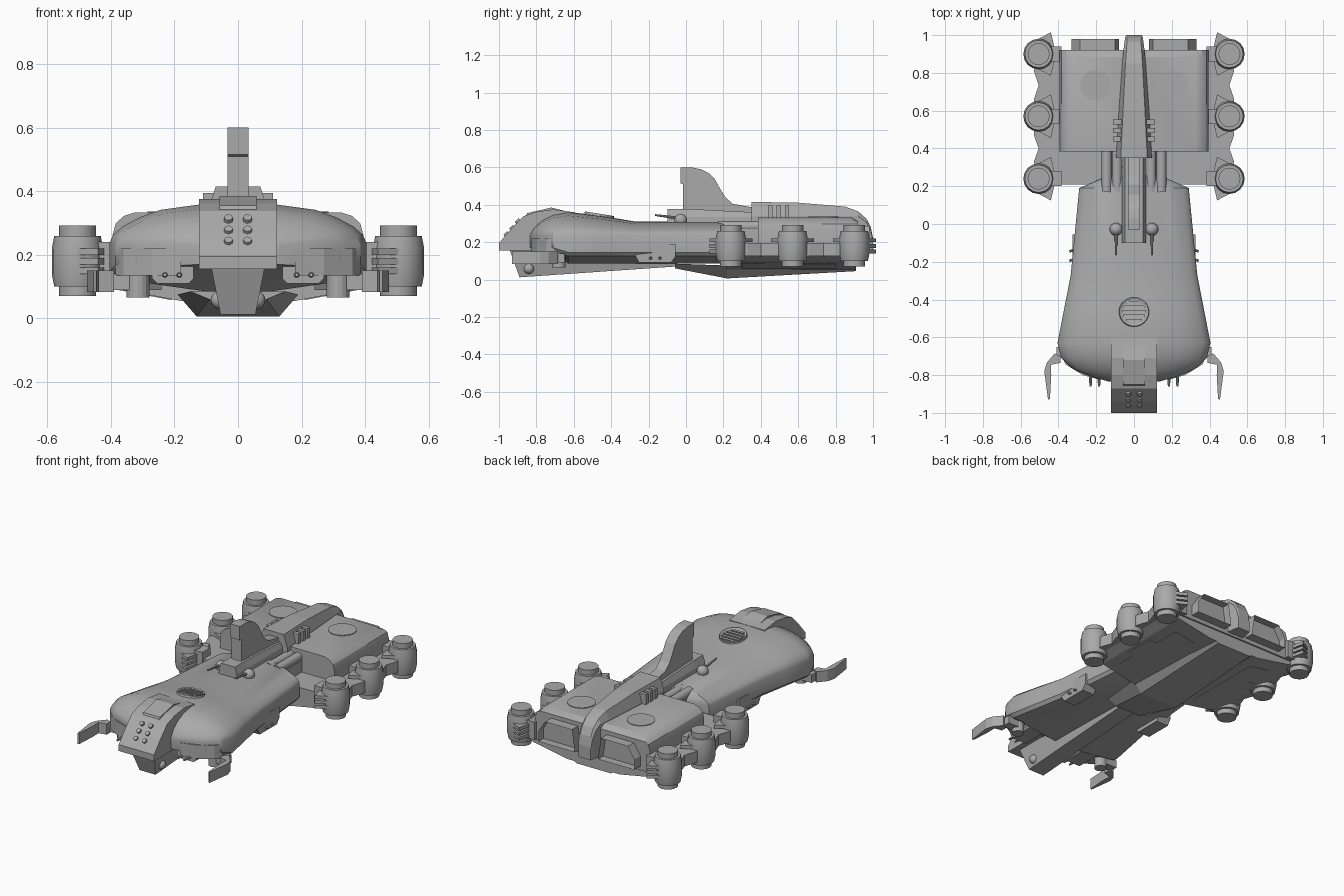
import bpy, bmesh, math
from mathutils import Matrix, Vector

cube = bpy.data.objects.get("Cube")
if cube:
    bpy.data.objects.remove(cube)

grey = bpy.data.materials.new("hull grey")
grey.use_nodes = True
grey.diffuse_color = (0.4, 0.4, 0.4, 1)
grey.node_tree.nodes["Principled BSDF"].inputs["Base Color"].default_value = (0.4, 0.4, 0.4, 1)


def finish(bm, name, mirror=False, smooth=False):
    bmesh.ops.recalc_face_normals(bm, faces=bm.faces)
    me = bpy.data.meshes.new(name)
    bm.to_mesh(me)
    bm.free()
    me.materials.append(grey)
    ob = bpy.data.objects.new(name, me)
    bpy.context.collection.objects.link(ob)
    if mirror:
        mod = ob.modifiers.new("both sides", 'MIRROR')
        mod.use_mirror_merge = False
    if smooth:
        bpy.ops.object.select_all(action='DESELECT')
        ob.select_set(True)
        bpy.context.view_layer.objects.active = ob
        bpy.ops.object.shade_smooth_by_angle(angle=math.radians(30))
    return ob


def loft(rings, bm=None):
    """Skin matching closed rings of 3D points and cap both ends."""
    bm = bm or bmesh.new()
    rows = [[bm.verts.new(p) for p in ring] for ring in rings]
    n = len(rows[0])
    for a, b in zip(rows, rows[1:]):
        for i in range(n):
            j = (i + 1) % n
            bm.faces.new((a[i], a[j], b[j], b[i]))
    bm.faces.new(rows[0])
    bm.faces.new(rows[-1])
    return bm


def prism(axis, poly, lo, hi, bm=None):
    """Extrude a 2D outline along one axis."""
    def place(p, t):
        p = list(p)
        p.insert("xyz".index(axis), t)
        return p
    return loft([[place(p, t) for p in poly] for t in (lo, hi)], bm)


def box(lo, hi, bm=None):
    poly = [(lo[0], lo[1]), (hi[0], lo[1]), (hi[0], hi[1]), (lo[0], hi[1])]
    return prism('z', poly, lo[2], hi[2], bm)


def symmetric(half, y):
    """Ring across x = 0 from right-hand (x, z) points, bottom to top."""
    return [(x, y, z) for x, z in half] + [(-x, y, z) for x, z in reversed(half)]


def rod(a, b, r1, r2, sides=12, bm=None):
    bm = bm or bmesh.new()
    a, b = Vector(a), Vector(b)
    d = b - a
    mat = Matrix.Translation((a + b) / 2) @ d.to_track_quat('Z', 'Y').to_matrix().to_4x4()
    bmesh.ops.create_cone(bm, cap_ends=True, segments=sides, radius1=r1, radius2=r2,
                          depth=d.length, matrix=mat)
    return bm


def ball(c, r, bm=None):
    bm = bm or bmesh.new()
    bmesh.ops.create_uvsphere(bm, u_segments=16, v_segments=10, radius=r,
                              matrix=Matrix.Translation(c))
    return bm


# Forward hull: y, half width, rim bottom, rim top, crown height
stations = [(-.835, .13, .17, .23, .25), (-.81, .22, .165, .235, .285),
            (-.77, .32, .16, .235, .32), (-.71, .385, .15, .235, .348),
            (-.63, .405, .125, .235, .362), (-.45, .37, .125, .235, .34),
            (-.27, .335, .125, .235, .31), (.19, .29, .125, .235, .31),
            (.26, .13, .125, .235, .305)]
dome = [(1, 0), (.97, .22), (.9, .42), (.76, .66), (.6, .84), (.3, .97)]
rings = []
for y, w, low, rim, top in stations:
    half = [(w * .25, low - .04 if y > -.65 else low), (w * .95, low), (w, low + .02)]
    half += [(w * fx, rim + (top - rim) * fz) for fx, fz in dome] + [(.03, top)]
    rings.append(symmetric(half, y))
finish(loft(rings), "forward_hull", smooth=True)

# Nose ramp and tapered keel beneath it
nose = [(-1, .155), (-1, .195), (-.94, .265), (-.87, .338), (-.8, .362), (-.71, .375),
        (-.6, .36), (-.6, .155)]
finish(prism('x', nose, -.122, .122), "nose_ramp")
finish(prism('x', [(-.86, .33), (-.85, .355), (-.72, .385), (-.64, .365), (-.64, .34)],
             -.058, .058), "nose_raised_panel")
bm = bmesh.new()
for y, z in ((-.9, .312), (-.93, .277), (-.96, .242)):
    rod((.03, y + .006, z - .006), (.03, y - .006, z + .006), .015, .013, 12, bm)
finish(bm, "nose_ports", mirror=True)
keel = [((-.945, .165), (-.89, .012)), ((-.05, .165), (-.05, .07))]
finish(loft([symmetric([(.055, b[1]), (.085, t[1])], 0) and
             [(.055, b[0], b[1]), (.085, t[0], t[1]), (-.085, t[0], t[1]), (-.055, b[0], b[1])]
             for t, b in keel]), "front_keel")
finish(ball((.058, -.84, .058), .028), "keel_sensor", mirror=True, smooth=True)

# Crown vent with slats
bm = rod((0, -.465, .325), (0, -.465, .352), .082, .078, 32)
lid = max(bm.faces, key=lambda f: f.calc_center_median().z)
bmesh.ops.inset_region(bm, faces=[lid], thickness=.012)
bmesh.ops.translate(bm, verts=lid.verts, vec=(0, 0, -.008))
for i in range(-2, 3):
    y = i * .024
    w = math.sqrt(.064 ** 2 - y * y)
    box((-w, y - .463 - .007, .335), (w, y - .463 + .007, .352), bm)
bmesh.ops.rotate(bm, verts=bm.verts, cent=(0, -.465, .34),
                 matrix=Matrix.Rotation(math.radians(-9), 3, 'X'))
finish(bm, "crown_vent")

# Chin gun boxes and rim panels
bm = prism('y', [(.155, .11), (.255, .11), (.27, .125), (.27, .165), (.14, .165), (.14, .125)],
           -.8, -.6)
for x in (.185, .23):
    rod((x, -.78, .137), (x, -.86, .137), .01, .006, 8, bm)
finish(bm, "chin_guns", mirror=True)
finish(prism('z', [(.18, -.825), (.27, -.8), (.36, -.745), (.385, -.7), (.36, -.6), (.18, -.6)],
             .135, .22), "rim_panel", mirror=True)

# Side gun boxes
bm = prism('x', [(-.27, .19), (-.27, .125), (-.25, .09), (-.08, .09), (-.055, .125),
                 (-.055, .19)], .24, .325)
for y in (-.185, -.135):
    rod((.31, y, .115), (.342, y - .01, .115), .01, .006, 8, bm)
finish(bm, "side_guns", mirror=True)

# Front grabber arms
bm = rod((.315, -.68, .065), (.315, -.68, .17), .036, .036, 16)
box((.33, -.705, .09), (.41, -.65, .14), bm)
claw = [(.39, -.7), (.42, -.685), (.475, -.7), (.475, -.8), (.455, -.93), (.445, -.925),
        (.438, -.8), (.44, -.745), (.39, -.735)]
claw[2:4] = [(.462, -.735), (.475, -.78)]
prism('z', claw, .083, .15, bm)
finish(bm, "grabber_arm", mirror=True)

# Dorsal fin, its base and little turrets
fin = [(-.03, .35), (-.015, .38), (-.015, .51), (-.03, .515), (-.03, .6), (.03, .6), (.08, .59),
       (.12, .57), (.155, .535), (.18, .49), (.21, .44), (.25, .405), (.36, .385), (.36, .3)]
finish(prism('x', fin, -.033, .033), "dorsal_fin")
finish(loft([symmetric([(.064, .28), (.062, .335), (.048, .378)], -.1),
             symmetric([(.064, .28), (.062, .335), (.048, .378)], .0),
             symmetric([(.064, .28), (.062, .335), (.048, .36)], .36)]), "fin_base")
bm = ball((.095, -.028, .318), .034)
rod((.095, -.05, .33), (.095, -.165, .345), .008, .005, 8, bm)
finish(bm, "dorsal_turret", mirror=True, smooth=True)

# Neck with pipes
finish(box((-.17, .15, .1), (.17, .42, .27)), "neck")
bm = bmesh.new()
for x in (.09, .145):
    rod((x, .17, .285), (x, .4, .285), .027, .027, 16, bm)
finish(bm, "neck_pipes", mirror=True, smooth=True)

# Engine deck with scalloped edges, and sloping belly
edge = [(.28, .21), (.5, .21), (.53, .33), (.505, .4), (.53, .47), (.53, .66), (.505, .735),
        (.53, .81), (.5, .92)]
finish(prism('z', edge + [(-x, y) for x, y in reversed(edge)], .125, .195), "engine_deck")
belly = [(.18, .055), (.42, .1), (.49, .13)]
finish(loft([symmetric(belly, .215), symmetric(belly, .91)]), "engine_belly")
bm = prism('z', [(.21, .3), (.36, .3), (.36, .42), (.4, .42), (.4, .62), (.35, .62), (.35, .8),
                 (.21, .8)], .052, .075)
for v in bm.verts:
    v.co.z += (v.co.x - .18) * .19
finish(bm, "belly_panel", mirror=True)
finish(loft([symmetric([(.09, .06), (.15, .085)], -.06), symmetric([(.13, .006), (.19, .075)], .22),
             symmetric([(.12, .045), (.17, .08)], .91)]), "rear_keel")

# Engine block, hatches and exhausts
block = [(.395, .16), (.395, .26), (.385, .298), (.36, .322), (.325, .333), (.05, .333)]
finish(loft([symmetric(block, .385), symmetric(block, .885),
             symmetric([(x, min(z, .31)) for x, z in block], .92)]), "engine_block", smooth=True)
finish(rod((.205, .735, .325), (.205, .735, .337), .08, .08, 32), "engine_hatch", mirror=True)
bm = prism('y', [(.08, .15), (.33, .15), (.33, .215), (.285, .285), (.1, .285)], .9, .98)
back = max(bm.faces, key=lambda f: f.calc_center_median().y)
bmesh.ops.inset_region(bm, faces=[back], thickness=.025)
bmesh.ops.translate(bm, verts=back.verts, vec=(0, -.05, 0))
finish(bm, "exhaust", mirror=True)

# Spine over the engines, with side ribs
spine = [(.35, .095, .07, .415), (.6, .08, .058, .411), (.85, .062, .045, .39),
         (.92, .056, .04, .365), (.965, .05, .037, .325), (.988, .046, .036, .28),
         (1, .042, .036, .22)]
finish(loft([symmetric([(wb, .14), (wb, min(.34, top - .02)), (wt, top)], y)
             for y, wb, wt, top in spine]), "engine_spine")
bm = bmesh.new()
for y in (.45, .495, .54):
    box((.05, y - .012, .32), (.11, y + .012, .395), bm)
finish(bm, "spine_ribs", mirror=True)

# Six barrel thrusters with clamping claws
barrel = [(.07, .058), (.1, .058), (.1, .073), (.14, .081), (.22, .081), (.26, .073),
          (.26, .058), (.292, .058)]
for label, y in (("front", .24), ("middle", .57), ("rear", .9)):
    rings = [[(.505 + r * math.cos(i * math.pi / 8), y + r * math.sin(i * math.pi / 8), z)
              for i in range(16)] for z, r in barrel]
    finish(loft(rings), label + "_thruster", mirror=True, smooth=True)
    bm = bmesh.new()
    for side in (-1, 1):
        for z in (.15, .18, .21):
            prism('z', [(.42, y + side * .03), (.44, y + side * .115), (.525, y + side * .07),
                        (.5, y)], z - .01, z + .01, bm)
    box((.385, y - .04, .13), (.46, y + .04, .24), bm)
    finish(bm, label + "_thruster_clamp", mirror=True)
